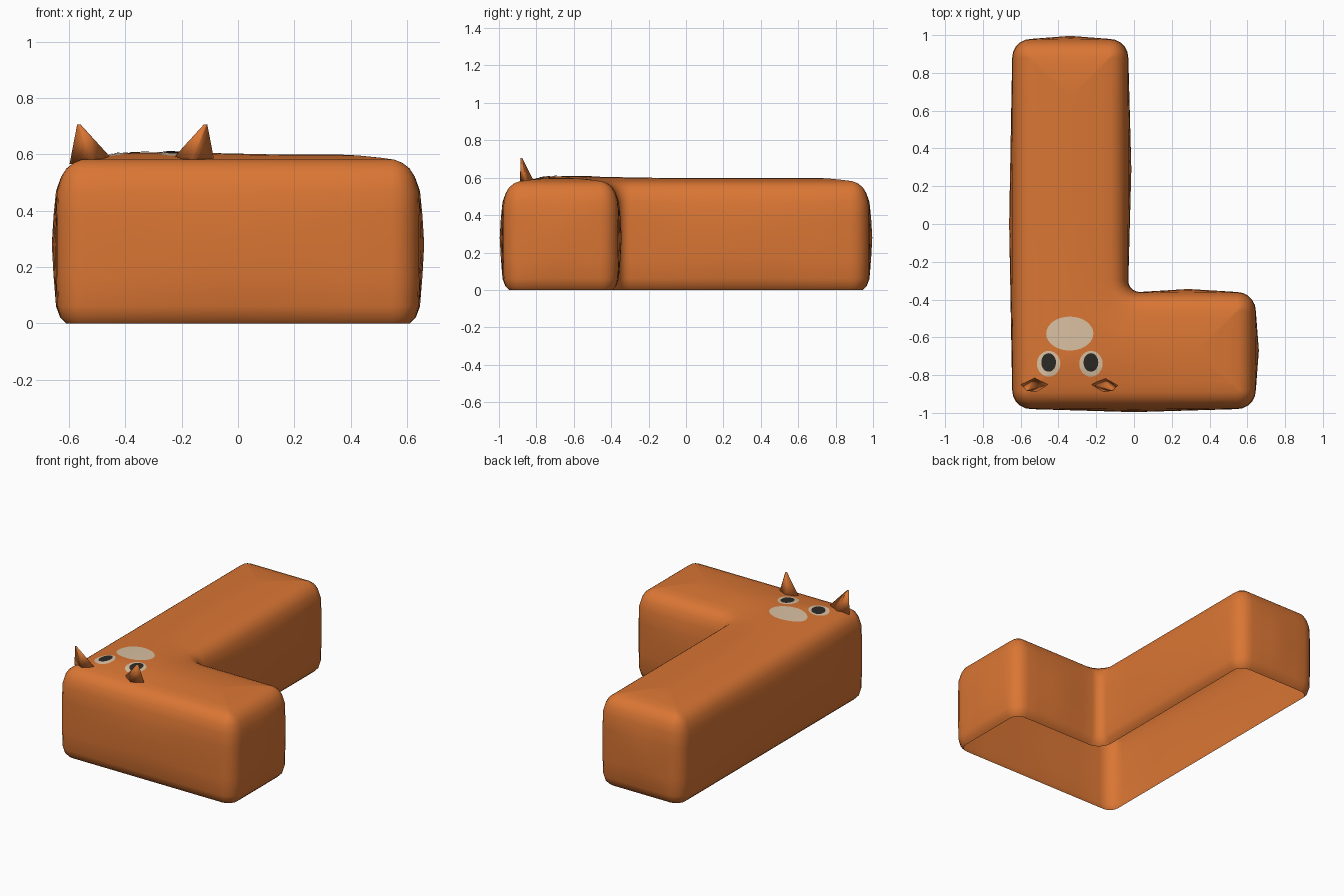
import bpy, bmesh, math
from mathutils import Vector
from mathutils.bvhtree import BVHTree

if "Cube" in bpy.data.objects:
    bpy.data.objects.remove(bpy.data.objects["Cube"])


def material(name, rgb):
    m = bpy.data.materials.new(name)
    m.diffuse_color = (*rgb, 1)
    m.use_nodes = True
    m.node_tree.nodes["Principled BSDF"].inputs["Base Color"].default_value = m.diffuse_color
    return m


ORANGE = material("orange fur", (0.70, 0.18, 0.034))
CREAM = material("cream", (0.70, 0.53, 0.36))
DARK = material("dark pupil", (0.025, 0.022, 0.018))


def finish(bm, name, mat):
    me = bpy.data.meshes.new(name)
    bm.to_mesh(me)
    me.materials.append(mat)
    for p in me.polygons:
        p.use_smooth = True
    ob = bpy.data.objects.new(name, me)
    bpy.context.collection.objects.link(ob)
    return ob


# L-shaped outline: corner, radius (counter-clockwise, fourth corner is concave)
CORNERS = [((-0.645, -0.98), 0.10), ((0.645, -0.98), 0.10), ((0.645, -0.36), 0.10),
           ((-0.03, -0.36), 0.06), ((-0.03, 0.98), 0.10), ((-0.645, 0.98), 0.10)]


def outline(d, bulge, arc=5, side=6):
    """Rounded L, moved inwards by d, with each side swelling at its middle."""
    pts = [Vector(c) for c, _ in CORNERS]
    n = len(pts)
    arcs = []
    for i, (c, r) in enumerate(CORNERS):
        u = (pts[i] - pts[i - 1]).normalized()
        v = (pts[(i + 1) % n] - pts[i]).normalized()
        n0, n1 = Vector((u.y, -u.x)), Vector((v.y, -v.x))
        if u.x * v.y - u.y * v.x > 0:
            rad = max(r - d, 0.01)
            cen = pts[i] - (n0 + n1) * (d + rad)
            sgn = 1
        else:
            rad, cen, sgn = r + d, pts[i] + (n0 + n1) * r, -1
        ring = []
        for k in range(arc + 1):
            a = k / arc * math.pi / 2
            ring.append(cen + sgn * rad * (n0 * math.cos(a) + n1 * math.sin(a)))
        arcs.append((ring, n1))
    out = []
    for i, (ring, nrm) in enumerate(arcs):
        out += ring
        nxt = arcs[(i + 1) % n][0][0]
        for k in range(1, side):
            t = k / side
            out.append(ring[-1].lerp(nxt, t) + nrm * bulge * (1 - abs(2 * t - 1)))
    return out


# Body: open-bottomed shell lofted through (height, inset, swell) layers
LAYERS = [(0, 0.035, 0), (0.02, 0.015, 0.001), (0.06, 0.003, 0.004), (0.17, 0, 0.010),
          (0.28, 0, 0.016), (0.38, 0, 0.010), (0.47, 0.003, 0.004), (0.52, 0.018, 0.001),
          (0.55, 0.036, 0), (0.57, 0.062, 0), (0.581, 0.09, 0), (0.588, 0.14, 0),
          (0.596, 0.22, 0), (0.599, 0.285, 0)]
bm = bmesh.new()
rows = []
for z, d, b in LAYERS:
    row = []
    for p in outline(d, b):
        near = max(0, 1 - (p - Vector((-0.3, -0.63))).length / 0.45)
        row.append(bm.verts.new((p.x, p.y, z + (0.01 * near if d > 0.15 else 0))))
    rows.append(row)
for a, b in zip(rows, rows[1:]):
    for i in range(len(a)):
        j = (i + 1) % len(a)
        bm.faces.new((a[i], a[j], b[j], b[i]))
bm.faces.new(rows[-1])
bmesh.ops.triangulate(bm, faces=[f for f in bm.faces if len(f.verts) > 4])
tree = BVHTree.FromBMesh(bm)
finish(bm, "body", ORANGE)


# Face markings: thin ellipses draped over the top of the body
def patch(name, x, y, rx, ry, lift, mat, rings=6, n=28):
    pm = bmesh.new()

    def drop(px, py):
        hit = tree.ray_cast(Vector((px, py, 2)), Vector((0, 0, -1)))[0]
        return pm.verts.new((px, py, hit.z + lift))

    mid = drop(x, y)
    prev = None
    for k in range(1, rings + 1):
        s = k / rings
        cur = [drop(x + rx * s * math.cos(2 * math.pi * i / n),
                    y + ry * s * math.sin(2 * math.pi * i / n)) for i in range(n)]
        for i in range(n):
            j = (i + 1) % n
            if prev:
                pm.faces.new((prev[i], cur[i], cur[j], prev[j]))
            else:
                pm.faces.new((mid, cur[i], cur[j]))
        prev = cur
    finish(pm, name, mat)


MID = -0.34
patch("muzzle", MID, -0.58, 0.125, 0.09, 0.002, CREAM)

for side, label in ((-1, "left"), (1, "right")):
    patch(label + "_eye", MID + side * 0.112, -0.74, 0.062, 0.068, 0.002, CREAM)
    patch(label + "_pupil", MID + side * 0.112, -0.733, 0.039, 0.049, 0.004, DARK)

    # Ears: four-sided spikes leaning outwards
    em = bmesh.new()
    base = [em.verts.new((MID + side * x, y, z)) for x, y, z in
            ((0.258, -0.85, 0.565), (0.185, -0.812, 0.58), (0.115, -0.85, 0.592), (0.175, -0.888, 0.572))]
    tip = [em.verts.new((MID + side * x, y, 0.706)) for x, y in
           ((0.231, -0.88), (0.225, -0.876), (0.219, -0.88), (0.225, -0.884))]
    for i in range(4):
        j = (i + 1) % 4
        em.faces.new((base[i], base[j], tip[j], tip[i]))
    em.faces.new(tip)
    em.faces.new(base[::-1])
    bmesh.ops.recalc_face_normals(em, faces=em.faces)
    finish(em, label + "_ear", ORANGE)
